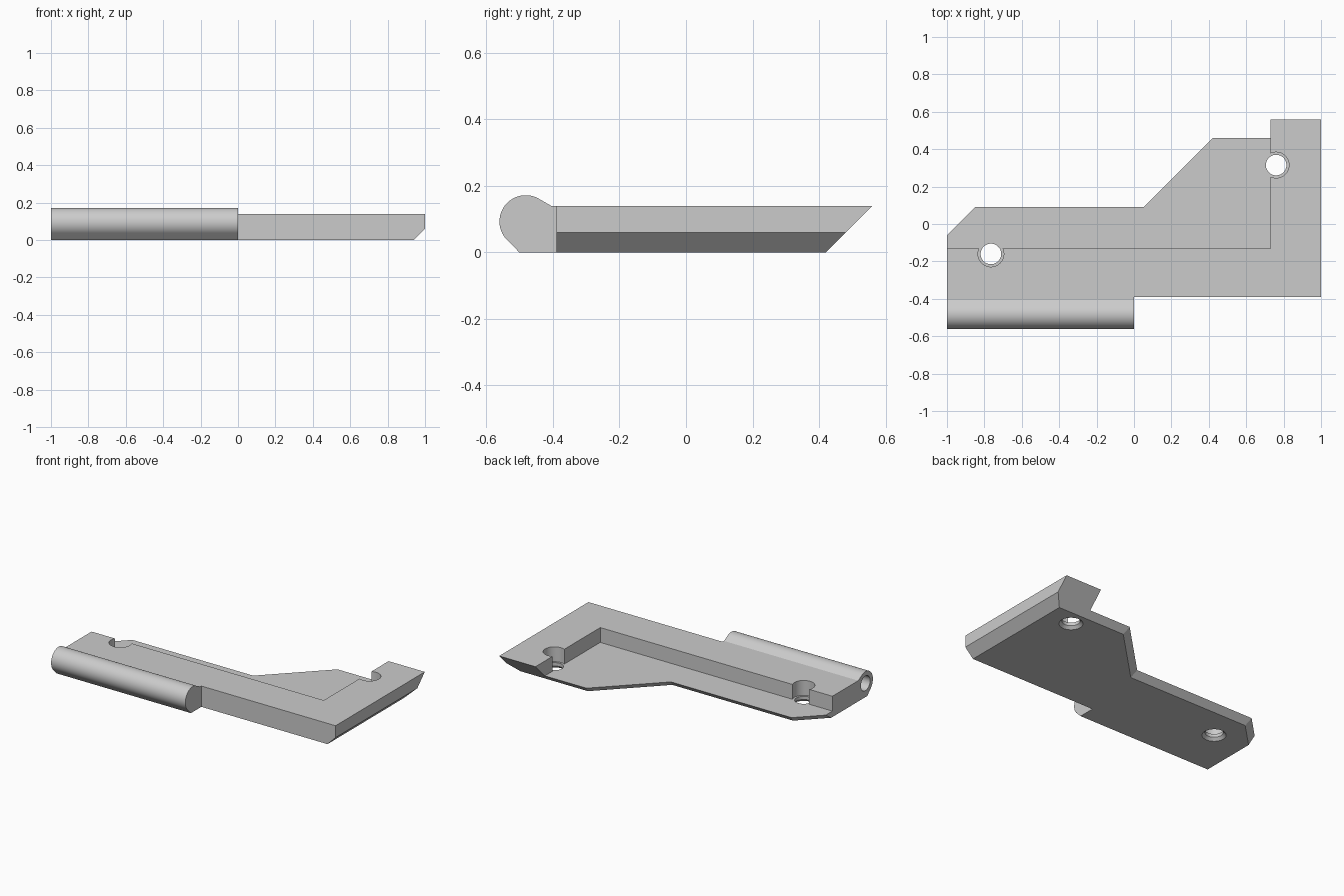
import bpy, bmesh
from math import cos, sin, radians, pi
from mathutils import Matrix

cube = bpy.data.objects.get("Cube")
if cube:
    bpy.data.objects.remove(cube)

grey = bpy.data.materials.new("plain grey")
grey.use_nodes = True
COLOUR = (0.6, 0.6, 0.6, 1)
grey.diffuse_color = COLOUR
grey.node_tree.nodes["Principled BSDF"].inputs["Base Color"].default_value = COLOUR


def make(name, bm):
    bmesh.ops.recalc_face_normals(bm, faces=bm.faces[:])
    mesh = bpy.data.meshes.new(name)
    bm.to_mesh(mesh)
    bm.free()
    mesh.materials.append(grey)
    ob = bpy.data.objects.new(name, mesh)
    bpy.context.collection.objects.link(ob)
    return ob


def loft(rings):
    """Solid through matching rings of 3D points, capped at both ends."""
    bm = bmesh.new()
    loops = [[bm.verts.new(p) for p in ring] for ring in rings]
    n = len(loops[0])
    for a, b in zip(loops, loops[1:]):
        for i in range(n):
            j = (i + 1) % n
            bm.faces.new((a[i], a[j], b[j], b[i]))
    bm.faces.new(loops[0][::-1])
    bm.faces.new(loops[-1])
    return bm


def circle(r, z, n=48):
    return [(r * cos(2 * pi * i / n), r * sin(2 * pi * i / n), z) for i in range(n)]


def combine(target, tool, operation):
    """Apply a boolean at once and remove the tool object."""
    mod = target.modifiers.new(operation.lower(), "BOOLEAN")
    mod.operation, mod.solver, mod.object = operation, "EXACT", tool
    graph = bpy.context.evaluated_depsgraph_get()
    mesh = bpy.data.meshes.new_from_object(target.evaluated_get(graph))
    target.modifiers.clear()
    target.data = mesh
    bpy.data.objects.remove(tool)


FRONT, TOP, FLOOR = -0.39, 0.14, 0.04

# Raised L-shaped wall, with undercut back end and chamfered lower side
outline = [(-1, FRONT), (1, FRONT), (1, 0.56), (0.73, 0.56), (0.73, -0.13), (-1, -0.13)]
bm = loft([[(x, y, z) for x, y in outline] for z in (0, TOP)])
for point, normal in (((0, 0.42, 0), (0, 1, -1)), ((0.94, 0, 0), (1, 0, -1))):
    cut = bmesh.ops.bisect_plane(bm, geom=bm.verts[:] + bm.edges[:] + bm.faces[:],
                                 plane_co=point, plane_no=normal, clear_outer=True)
    rim = [e for e in cut["geom_cut"] if isinstance(e, bmesh.types.BMEdge)]
    bmesh.ops.holes_fill(bm, edges=rim)
bracket = make("hinge_bracket", bm)

# Thin floor plate with undercut back edges
top_ring = [(-1, -0.2), (0.82, -0.2), (0.82, 0.46), (0.42, 0.46),
            (0.05, 0.09), (-0.85, 0.09), (-1, -0.06)]
low_ring = [(-1, -0.2), (0.82, -0.2), (0.82, 0.42), (0.437, 0.42),
            (0.067, 0.05), (-0.833, 0.05), (-1, -0.117)]
plate = make("floor_plate", loft([[(x, y, 0) for x, y in low_ring],
                                  [(x, y, FLOOR) for x, y in top_ring]]))
combine(bracket, plate, "UNION")

# Hinge knuckle: round barrel blended into the wall by two tangent flats
CY, CZ, R = -0.482, 0.093, 0.079
arc = [radians(60 + 165 * i / 36) for i in range(37)]
profile = [(CY + R * cos(a), CZ + R * sin(a)) for a in arc]
profile += [(-0.501, 0), (-0.3, 0), (-0.3, TOP), (-0.405, TOP)]
knuckle = make("hinge_knuckle", loft([[(x, y, z) for y, z in profile] for x in (-1, 0)]))
combine(bracket, knuckle, "UNION")

# Pin bore through the knuckle
bm = loft([circle(0.049, -1.1), circle(0.049, 0.1)])
bm.transform(Matrix.Translation((0, CY, CZ)) @ Matrix.Rotation(pi / 2, 4, "Y"))
bm.transform(Matrix.Translation((-0.5, 0, 0)) @ Matrix.Scale(1.1, 4, (1, 0, 0))
             @ Matrix.Translation((-0.5, 0, 0)))
combine(bracket, make("pin_bore", bm), "DIFFERENCE")

# Screw holes: countersunk below, wider clearance above the floor
for x, y in ((-0.765, -0.16), (0.76, 0.315)):
    bm = loft([circle(r, z) for r, z in ((0.083, -0.01), (0.055, 0.018), (0.055, FLOOR),
                                         (0.069, FLOOR), (0.069, 0.2))])
    bm.transform(Matrix.Translation((x, y, 0)))
    combine(bracket, make("screw_hole", bm), "DIFFERENCE")

bpy.ops.object.select_all(action="DESELECT")
bracket.select_set(True)
bpy.context.view_layer.objects.active = bracket
bpy.ops.object.shade_smooth_by_angle(angle=radians(20))
